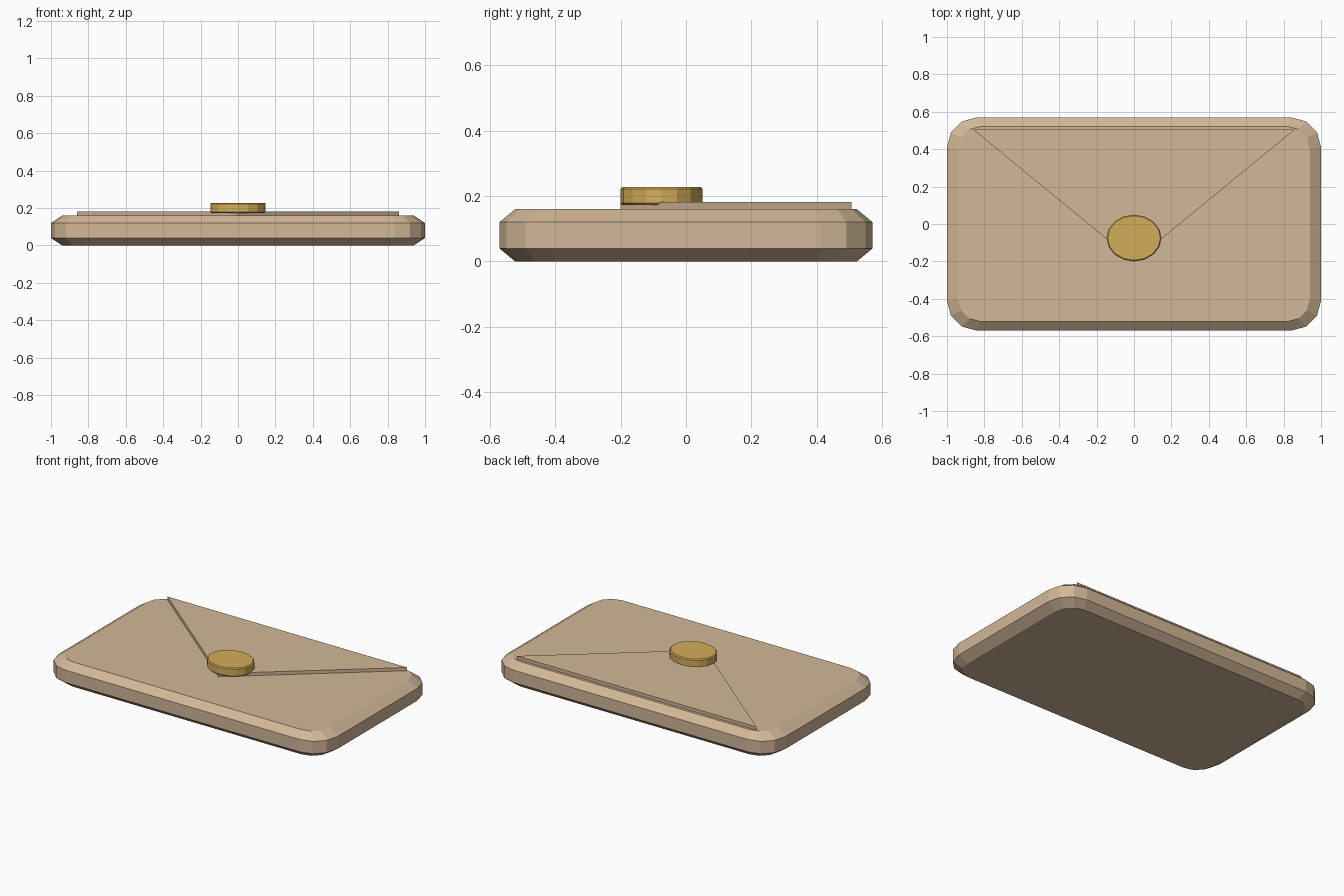
import bpy, bmesh, math

if "Cube" in bpy.data.objects:
    bpy.data.objects.remove(bpy.data.objects["Cube"])


def material(name, rgb):
    m = bpy.data.materials.new(name)
    m.diffuse_color = (*rgb, 1)
    m.use_nodes = True
    m.node_tree.nodes["Principled BSDF"].inputs["Base Color"].default_value = m.diffuse_color
    return m


paper = material("tan_paper", (0.645, 0.473, 0.314))
gold = material("gold_seal", (0.65, 0.42, 0.105))


def rounded_rect(hx, hy, r, seg=3):
    pts = []
    for i, (sx, sy) in enumerate([(1, 1), (-1, 1), (-1, -1), (1, -1)]):
        for k in range(seg + 1):
            a = math.pi / 2 * (i + k / seg)
            pts.append((sx * (hx - r) + r * math.cos(a),
                        sy * (hy - r) + r * math.sin(a)))
    return pts


def ellipse(rx, ry, cy, n=16):
    return [(rx * math.cos(2 * math.pi * k / n),
             cy + ry * math.sin(2 * math.pi * k / n)) for k in range(n)]


def loft(name, layers, mat):
    """Skin a stack of (outline, z) layers and cap both ends."""
    bm = bmesh.new()
    rings = [[bm.verts.new((x, y, z)) for x, y in pts] for pts, z in layers]
    for a, b in zip(rings, rings[1:]):
        for i in range(len(a)):
            j = (i + 1) % len(a)
            bm.faces.new((a[i], a[j], b[j], b[i]))
    bm.faces.new(rings[0][::-1])
    bm.faces.new(rings[-1])
    bmesh.ops.recalc_face_normals(bm, faces=bm.faces)
    me = bpy.data.meshes.new(name)
    bm.to_mesh(me)
    bm.free()
    me.materials.append(mat)
    ob = bpy.data.objects.new(name, me)
    bpy.context.collection.objects.link(ob)
    return ob


# Envelope body: rounded slab with chamfered top and bottom rims
outer = rounded_rect(1.0, 0.57, 0.16)
inner = rounded_rect(0.94, 0.522, 0.12)
loft("envelope_body", [(inner, 0), (outer, 0.04), (outer, 0.12), (inner, 0.16)], paper)

# Triangular closing flap
flap = [(-0.86, 0.505), (0, -0.2), (0.86, 0.505)]
loft("envelope_flap", [(flap, 0.155), (flap, 0.181)], paper)

# Oval seal with small bevels
full, small = ellipse(0.147, 0.125, -0.075), ellipse(0.141, 0.119, -0.075)
loft("seal", [(small, 0.172), (full, 0.178), (full, 0.222), (small, 0.228)], gold)
